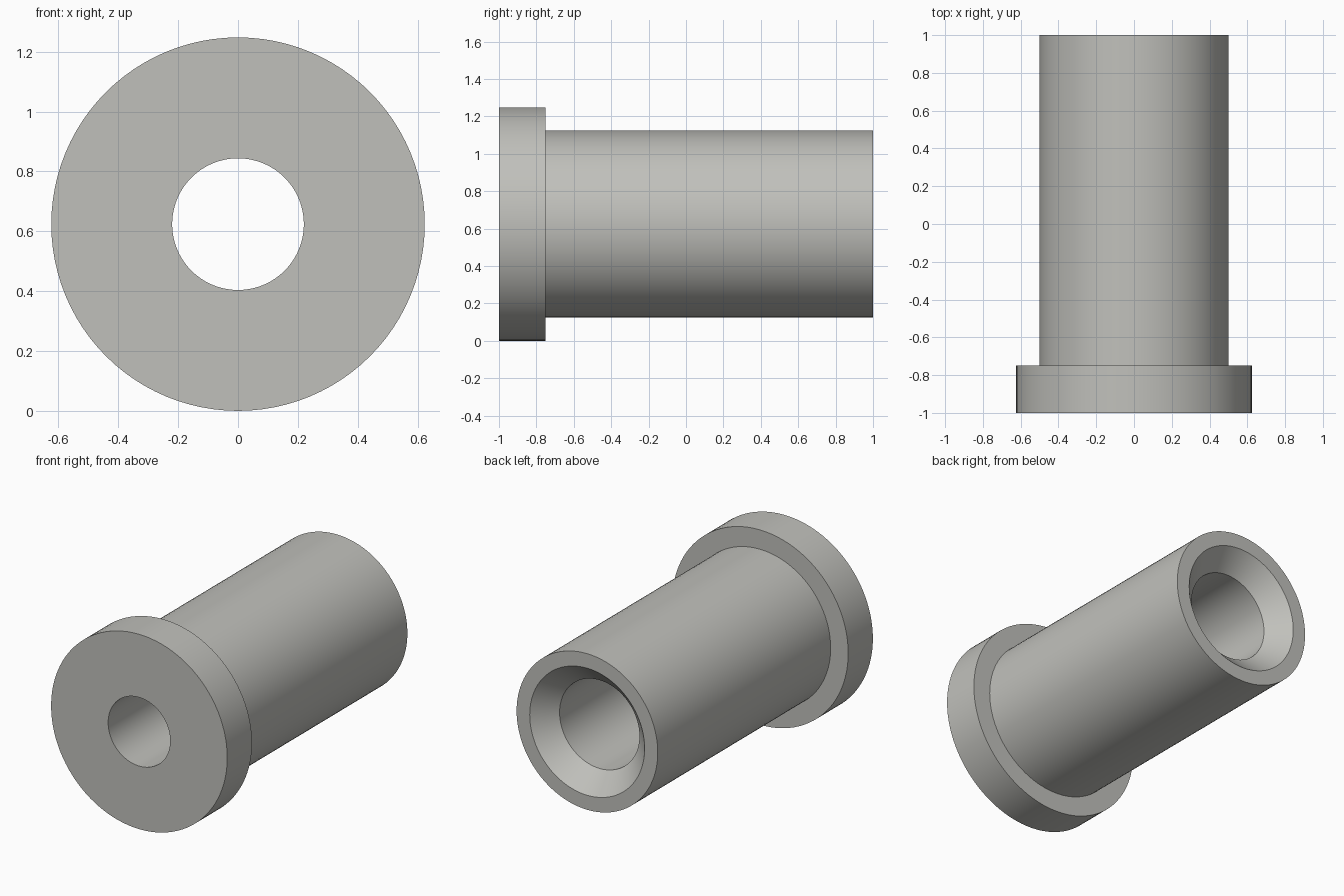
import bpy, bmesh, math

if "Cube" in bpy.data.objects:
    bpy.data.objects.remove(bpy.data.objects["Cube"])

SEGMENTS = 96
CENTRE_Z = 0.624

metal = bpy.data.materials.new("light_grey_metal")
metal.diffuse_color = (0.53, 0.53, 0.50, 1)
metal.use_nodes = True
metal.node_tree.nodes["Principled BSDF"].inputs["Base Color"].default_value = metal.diffuse_color

# Closed half-section as (radius, y): head, sleeve, countersink, stepped bore
profile = [
    (0.22, -1.0), (0.624, -1.0), (0.624, -0.75), (0.5, -0.75), (0.5, 1.0),
    (0.407, 1.0), (0.283, 0.875), (0.283, -0.12), (0.22, -0.12),
]

# Revolve the section around the y axis
bm = bmesh.new()
rings = []
for i in range(SEGMENTS):
    a = 2 * math.pi * i / SEGMENTS
    rings.append([bm.verts.new((r * math.cos(a), y, CENTRE_Z + r * math.sin(a)))
                  for r, y in profile])
for i in range(SEGMENTS):
    here, there = rings[i], rings[(i + 1) % SEGMENTS]
    for j in range(len(profile)):
        k = (j + 1) % len(profile)
        bm.faces.new((here[j], here[k], there[k], there[j]))
bmesh.ops.recalc_face_normals(bm, faces=bm.faces)

mesh = bpy.data.meshes.new("flanged_bushing")
bm.to_mesh(mesh)
bm.free()
mesh.materials.append(metal)
bushing = bpy.data.objects.new("flanged_bushing", mesh)
bpy.context.collection.objects.link(bushing)

# Smooth walls with crisp rims
bpy.context.view_layer.objects.active = bushing
bushing.select_set(True)
bpy.ops.object.shade_smooth_by_angle(angle=math.radians(30))
